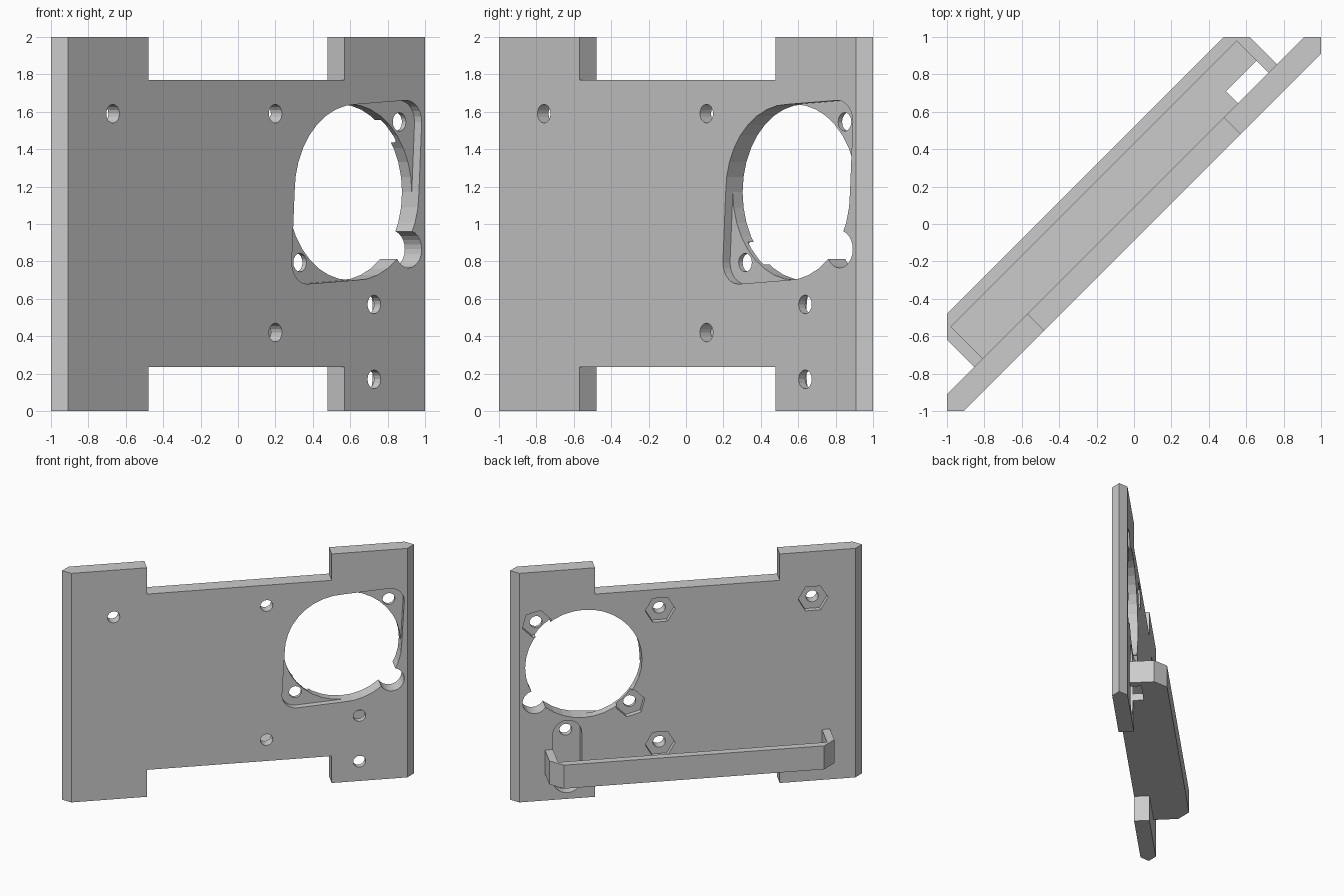
import bpy, bmesh, math
from mathutils import Matrix, Vector

if "Cube" in bpy.data.objects:
    bpy.data.objects.remove(bpy.data.objects["Cube"], do_unlink=True)

grey = bpy.data.materials.new("plain grey")
grey.use_nodes = True
colour = (0.6, 0.6, 0.6, 1)
grey.diffuse_color = colour
grey.node_tree.nodes["Principled BSDF"].inputs["Base Color"].default_value = colour

TURN = Matrix.Rotation(math.radians(45), 4, "Z")
HALF = 0.064          # half the plate thickness
WALL = 0.064          # tray wall thickness


def prism(name, points, low, high, axis="Y"):
    """Extrude a profile along Y (points are x, z) or along Z (points are x, y)."""
    def place(p, t):
        return (p[0], t, p[1]) if axis == "Y" else (p[0], p[1], t)
    bm = bmesh.new()
    face = bm.faces.new([bm.verts.new(place(p, low)) for p in points])
    moved = bmesh.ops.extrude_face_region(bm, geom=[face])["geom"]
    shift = Vector(place((0, 0), high - low))
    bmesh.ops.translate(bm, vec=shift, verts=[g for g in moved if isinstance(g, bmesh.types.BMVert)])
    bmesh.ops.recalc_face_normals(bm, faces=bm.faces)
    mesh = bpy.data.meshes.new(name)
    bm.to_mesh(mesh)
    bm.free()
    mesh.materials.append(grey)
    obj = bpy.data.objects.new(name, mesh)
    bpy.context.collection.objects.link(obj)
    return obj


def ring(x, z, radius, sides, start=0.0):
    return [(x + radius * math.cos(start + math.tau * i / sides),
             z + radius * math.sin(start + math.tau * i / sides)) for i in range(sides)]


def hull(points):
    """Convex outline around a set of 2D points."""
    def half(pts):
        out = []
        for p in pts:
            while len(out) > 1 and ((out[-1][0] - out[-2][0]) * (p[1] - out[-2][1])
                                    - (out[-1][1] - out[-2][1]) * (p[0] - out[-2][0])) <= 1e-7:
                out.pop()
            out.append(p)
        return out[:-1]
    pts = sorted(points)
    return half(pts) + half(pts[::-1])


def box(x0, x1, y0, y1):
    return [(x0, y0), (x1, y0), (x1, y1), (x0, y1)]


def carve(obj, cutters):
    """Subtract the cutters, keep the result and drop the cutters."""
    for c in cutters:
        c.hide_render = True
        mod = obj.modifiers.new("cut", "BOOLEAN")
        mod.operation, mod.solver, mod.object = "DIFFERENCE", "EXACT", c
    bpy.context.view_layer.update()
    result = bpy.data.meshes.new_from_object(obj.evaluated_get(bpy.context.evaluated_depsgraph_get()))
    obj.modifiers.clear()
    obj.data = result
    for c in cutters:
        bpy.data.objects.remove(c, do_unlink=True)


# Mounting plate with pointed long ends
END, SHOULDER = 1.414, 1.35
plate = prism("mounting_plate", [(-END, 0), (-SHOULDER, -HALF), (SHOULDER, -HALF),
                                 (END, 0), (SHOULDER, HALF), (-SHOULDER, HALF)], 0, 2, "Z")

cuts = []


def cut(points, low=-0.3, high=0.3):
    cuts.append(prism("cutter", points, low, high))


# Notches between the corner tabs
cut(box(-0.742, 0.742, -0.2, 0.235))
cut(box(-0.742, 0.742, 1.77, 2.2))

# Fan opening with a front pocket reaching out to two corner ears
FAN_X, FAN_Z, FAN_R, EAR = 0.834, 1.17, 0.47, 0.376
ears = [(FAN_X + s * EAR, FAN_Z + s * EAR) for s in (-1, 1)]
opening = ring(FAN_X, FAN_Z, FAN_R, 36)
cut(opening)
cut(hull(opening + [p for e in ears for p in ring(*e, 0.115, 24)]), -0.3, -0.01)
cut(ring(1.225, 0.865, 0.1, 24))            # cable passage

# Screw holes with hexagonal nut pockets at the back
screws = [(-1.01, 1.59), (0.219, 1.59), (0.219, 0.42)]
for spots, start in ((screws, 0), (ears, math.radians(45))):
    for x, z in spots:
        cut(ring(x, z, 0.05, 16))
        cut(ring(x, z, 0.12, 6, start), 0.02, 0.3)

# Bracket slot at the back with two screw holes
SLOT_X, SLOT_LOW, SLOT_HIGH = 0.965, 0.17, 0.57
slot = hull(ring(SLOT_X, SLOT_LOW, 0.116, 24) + ring(SLOT_X, SLOT_HIGH, 0.116, 24))
cut(slot, -0.014, 0.3)
for z in (SLOT_LOW, SLOT_HIGH):
    cut(ring(SLOT_X, z, 0.05, 16))
carve(plate, cuts)

# Rear tray: chamfered outline, hollowed from above, opened around the slot
OUT, BACK, CHAMFER = 1.145, 0.368, 0.099
TRAY_LOW, TRAY_HIGH = 0.235, 0.44
tray = prism("rear_tray", [(-OUT, HALF), (OUT, HALF), (OUT, BACK - CHAMFER), (OUT - CHAMFER, BACK),
                           (CHAMFER - OUT, BACK), (-OUT, BACK - CHAMFER)], TRAY_LOW, TRAY_HIGH, "Z")
hollow = prism("cutter", box(WALL - OUT, OUT - WALL, -0.1, BACK - WALL), TRAY_LOW + WALL, 1, "Z")
carve(tray, [hollow, prism("cutter", slot, -0.1, 0.155)])

for part in (plate, tray):
    part.data.transform(TURN)
